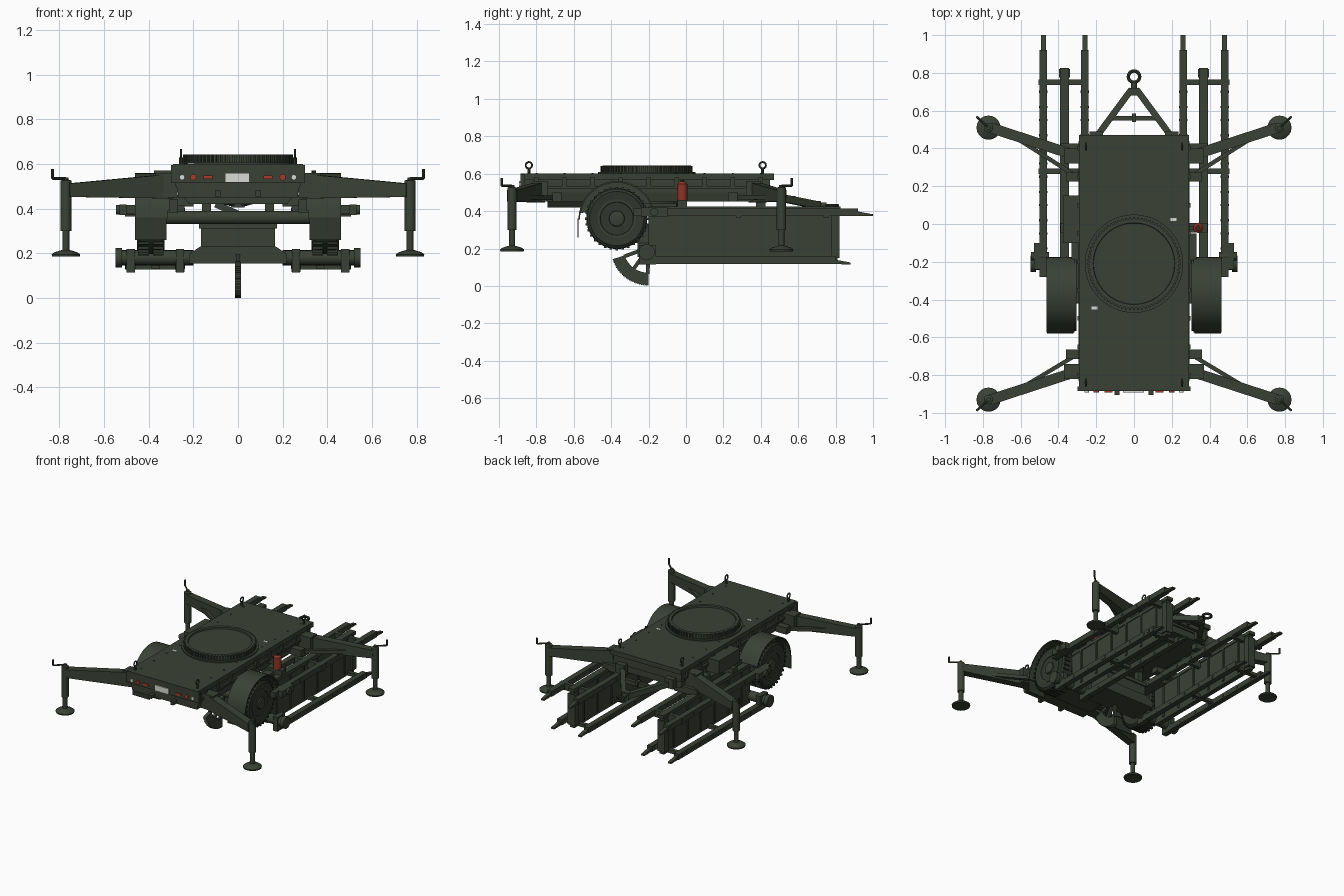
import bpy, bmesh
from math import sin, cos, pi, radians
from mathutils import Vector

if "Cube" in bpy.data.objects:
    bpy.data.objects.remove(bpy.data.objects["Cube"])


def material(name, *rgb):
    m = bpy.data.materials.new(name)
    m.use_nodes = True
    m.diffuse_color = (*rgb, 1)
    m.node_tree.nodes["Principled BSDF"].inputs["Base Color"].default_value = (*rgb, 1)
    return m


GREEN = material("olive_green", .042, .053, .035)
DARK = material("dark_rubber", .03, .037, .027)
RED = material("signal_red", .4, .045, .025)
DEEP_RED = material("extinguisher_red", .28, .035, .02)
WHITE = material("plate_white", .7, .7, .66)


def finish(name, bm, mat, smooth=False):
    bmesh.ops.recalc_face_normals(bm, faces=bm.faces)
    me = bpy.data.meshes.new(name)
    bm.to_mesh(me)
    bm.free()
    me.materials.append(mat)
    ob = bpy.data.objects.new(name, me)
    bpy.context.collection.objects.link(ob)
    if smooth:
        bpy.ops.object.select_all(action='DESELECT')
        ob.select_set(True)
        bpy.context.view_layer.objects.active = ob
        bpy.ops.object.shade_smooth_by_angle(angle=radians(35))


def loft(name, ring_a, ring_b, mat=GREEN, smooth=False):
    """Closed solid between two matching outlines."""
    bm = bmesh.new()
    a = [bm.verts.new(p) for p in ring_a]
    b = [bm.verts.new(p) for p in ring_b]
    bm.faces.new(a)
    bm.faces.new(b)
    for i in range(len(a)):
        j = (i + 1) % len(a)
        bm.faces.new((a[i], a[j], b[j], b[i]))
    finish(name, bm, mat, smooth)


def box(name, x, y, z, mat=GREEN):
    ring = lambda h: [(x[0], y[0], h), (x[1], y[0], h), (x[1], y[1], h), (x[0], y[1], h)]
    loft(name, ring(z[0]), ring(z[1]), mat)


def side_prism(name, outline, x, smooth=False):
    """Outline in (y, z), extruded along x."""
    loft(name, *[[(k, y, z) for y, z in outline] for k in x], GREEN, smooth)


def front_prism(name, outline, y):
    """Outline in (x, z), extruded along y."""
    loft(name, *[[(x, k, z) for x, z in outline] for k in y])


def beam(name, p, q, w, h0, h1=None, mat=GREEN):
    """Rectangular bar from p to q, its height changing from h0 to h1."""
    p, q = Vector(p), Vector(q)
    d = (q - p).normalized()
    side = d.cross(Vector((0, 0, 1))).normalized() * w / 2
    up = side.cross(d).normalized()
    ring = lambda c, h: [c + side + up * h / 2, c - side + up * h / 2,
                         c - side - up * h / 2, c + side - up * h / 2]
    loft(name, ring(p, h0), ring(q, h1 or h0), mat)


def revolve(name, profile, centre, axis, mat=GREEN, n=32):
    """Profile of (radius, distance along axis) turned around the axis."""
    bm = bmesh.new()
    rot = Vector((0, 0, 1)).rotation_difference(Vector(axis).normalized())
    c = Vector(centre)
    rings = [[bm.verts.new(c + rot @ Vector((r * cos(2 * pi * i / n), r * sin(2 * pi * i / n), t)))
              for i in range(n)] for r, t in profile]
    for a, b in zip(rings, rings[1:]):
        for i in range(n):
            j = (i + 1) % n
            bm.faces.new((a[i], a[j], b[j], b[i]))
    bm.faces.new(rings[0])
    bm.faces.new(rings[-1])
    finish(name, bm, mat, True)


def tube(name, p, q, r, mat=GREEN, n=16):
    d = Vector(q) - Vector(p)
    revolve(name, [(r, 0), (r, d.length)], p, d, mat, n)


def ring(name, centre, axis, major, minor):
    rot = Vector((0, 0, 1)).rotation_difference(Vector(axis))
    bpy.ops.mesh.primitive_torus_add(major_radius=major, minor_radius=minor, major_segments=24,
                                     minor_segments=8, location=centre, rotation=rot.to_euler())
    ob = bpy.context.object
    ob.name = name
    ob.data.materials.append(GREEN)
    bpy.ops.object.shade_smooth_by_angle()


def arc(cy, cz, r, a0, a1, n):
    return [(cy + r * cos(radians(a0 + (a1 - a0) * i / n)),
             cz + r * sin(radians(a0 + (a1 - a0) * i / n))) for i in range(n + 1)]


# Deck and chassis
box("deck_plate", (-.29, .29), (-.885, .47), (.565, .6))
box("deck_frame", (-.28, .28), (-.86, .45), (.5, .565))
front_prism("chassis_belly", [(-.28, .52), (.28, .52), (.265, .45), (-.265, .45)], (-.86, .44))
front_prism("belly_box", [(-.25, .46), (.25, .46), (.22, .42), (-.22, .42)], (-.74, -.5))
box("front_panel", (-.3, .3), (-.885, -.86), (.515, .595))
for x in (-.09, .09):
    box("panel_catch", (x - .012, x + .012), (-.905, -.86), (.455, .48))

# Turntable with a toothed ring
TC = Vector((0, -.21, 0))
revolve("turntable_base", [(.26, .598), (.26, .608)], TC, (0, 0, 1), n=64)
revolve("turntable_ring", [(.236, .6), (.236, .643), (.216, .643), (.214, .632)], TC, (0, 0, 1), n=64)
for i in range(72):
    d = Vector((cos(i * pi / 36), sin(i * pi / 36), 0))
    at = TC + Vector((0, 0, .625))
    beam("ring_tooth", at + d * .23, at + d * .246, .012, .034)
revolve("turntable_underside", [(.2, .46), (.2, .435), (.17, .425)], TC, (0, 0, 1), n=48)

# Lamps, number plate and deck labels
box("number_plate", (-.058, .052), (-.892, -.885), (.517, .56), WHITE)
for s in (-1, 1):
    box("reflector", (s * .135 - .02, s * .135 + .02), (-.892, -.885), (.532, .548), RED)
    tube("tail_lamp", (s * .2, -.885, .54), (s * .2, -.893, .54), .014, RED)
    tube("clear_lamp", (s * .25, -.885, .54), (s * .25, -.893, .54), .012, WHITE)
    box("deck_label", (s * .21 - .016, s * .21 + .016),
        (-.21 + s * .235 - .008, -.21 + s * .235 + .008), (.6, .604), WHITE)

# Towing frame
for s in (-1, 1):
    beam("tow_arm", (s * .2, .46, .48), (s * .015, .71, .43), .034, .04)
    box("tow_hinge", (s * .2 - .035, s * .2 + .035), (.45, .49), (.45, .52))
beam("tow_crossbar", (-.12, .56, .455), (.12, .56, .455), .025, .03)
box("tow_catch", (-.01, .01), (.54, .585), (.45, .48))
box("tow_head", (-.03, .03), (.68, .72), (.405, .455))
tube("tow_shank", (0, .7, .43), (0, .75, .43), .016)
ring("tow_eye", (0, .78, .43), (0, 0, 1), .03, .009)

# Underside: axle, pedestal and toothed sector
tube("axle", (-.4, -.37, .36), (.4, -.37, .36), .03)
front_prism("lower_tray", [(-.22, .155), (.22, .155), (.22, .195), (.17, .23), (-.17, .23), (-.22, .195)],
            (-.26, -.06))
box("pedestal", (-.165, .165), (-.3, -.08), (.23, .33))
box("pedestal_cap", (-.175, .175), (-.31, -.07), (.31, .335))
for x in (-.14, .14):
    for y in (-.28, -.12):
        box("pedestal_post", (x - .02, x + .02), (y - .02, y + .02), (.33, .46))
beam("diagonal_stay", (-.1, -.3, .42), (.08, -.3, .34), .02, .03)
sector = []
for i in range(53):
    sector += arc(-.2, .205, (.205, .199)[i % 2], 198 + i * 1.385, 270, 1)[:1]
side_prism("toothed_sector", sector + arc(-.2, .205, .135, 270, 198, 12), (-.013, .013))
for a in (200, 235, 268):
    (y, z), = arc(-.2, .205, .14, a, a, 1)[:1]
    beam("sector_spoke", (0, -.2, .205), (0, y, z), .02, .02)

for s in (-1, 1):
    # Wheels with lugs, rim and bolts
    hub = Vector((s * .39, -.37, .36))
    revolve("tyre", [(.1, -.055), (.145, -.062), (.16, -.05), (.163, 0), (.16, .05),
                     (.145, .062), (.1, .055)], hub, (s, 0, 0), DARK, 40)
    revolve("rim", [(.102, .04), (.102, .06), (.09, .06), (.08, .035), (.045, .04),
                    (.04, .065), (.018, .07)], hub, (s, 0, 0))
    for i in range(32):
        a = i * pi / 16
        d = Vector((0, cos(a), sin(a)))
        for k in (-1, 1):
            c = hub + Vector((k * .033, 0, 0)) + d * .163
            beam("tyre_lug", c - Vector((.024, 0, 0)), c + Vector((.024, 0, 0)), .013, .013, mat=DARK)
    for i in range(8):
        c = hub + Vector((s * .035, .062 * cos(i * pi / 4), .062 * sin(i * pi / 4)))
        tube("wheel_bolt", c, c + Vector((s * .014, 0, 0)), .007, n=6)

    # Mudguard and flap
    guard = arc(-.37, .355, .205, 20, 180, 20) + arc(-.37, .355, .197, 180, 20, 20)
    side_prism("mudguard", guard, (s * .315, s * .462), smooth=True)
    side_prism("mudguard_wall", arc(-.37, .355, .2, 20, 170, 18), (s * .305, s * .317))
    box("mud_flap", (s * .32, s * .46), (-.58, -.574), (.26, .36), DARK)
    box("suspension_arm", (s * .27, s * .33), (-.42, -.05), (.38, .44))

    # Ramp carrier: central web, flanges, four tapered rails
    X = .368 * s
    box("ramp_web", (X - .018, X + .018), (-.2, .81), (.13, .42))
    box("ramp_top_flange", (X - .024, X + .024), (-.2, .825), (.4, .425))
    box("ramp_end_post", (X - .03, X + .03), (.775, .82), (.15, .38))
    for i in range(6):
        y = -.1 + i * .16
        box("web_rib", (X - .024, X + .024), (y - .008, y + .008), (.15, .4))
    for x in (.26 * s, .48 * s):
        for z, y0, y1 in ((.395, -.28, .92), (.137, -.2, .8)):
            box("ramp_rail", (x - .02, x + .02), (y0, y1), (z - .02, z + .02))
            tip = [(y1 - .04, z - .02), (y1 + .08, z - .022), (y1 + .08, z - .012), (y1 - .04, z + .01)]
            side_prism("rail_tip", tip, (x - .013, x + .013))
            for k in range(6):
                y = y0 + .15 + k * .15
                box("rail_stud", (x - .023, x + .023), (y - .006, y + .006), (z - .008, z + .008))
    for y in (.28, .75):
        for z in (.39, .14):
            beam("ramp_crossbar", (s * .24, y, z), (s * .505, y, z), .028, .05 if z > .2 else .025)
    tube("lower_pivot", (s * .2, -.21, .18), (s * .53, -.21, .18), .034)
    tube("pivot_cap", (s * .52, -.21, .18), (s * .548, -.21, .18), .043)
    for x in (.26 * s, .48 * s):
        box("pivot_bracket", (x - .018, x + .018), (-.25, -.16), (.115, .22))
    tube("upper_pivot", (s * .45, -.17, .395), (s * .545, -.17, .395), .022)
    box("upper_pivot_block", (s * .5, s * .53), (-.24, -.1), (.372, .418))
    for y in (-.02, .4):
        box("carrier_bracket", (s * .2, s * .39), (y - .025, y + .025), (.41, .46))

    # Outriggers: arm, brace, jack, foot and crank
    for jy, ay, by, ey in ((.51, .36, .25, .44), (-.93, -.78, -.69, -.87)):
        foot = Vector((s * .77, jy, 0))
        beam("outrigger_arm", (s * .3, ay, .5), (s * .76, jy, .482), .055, .11, .06)
        box("outrigger_hinge", (s * .27, s * .37), (ay - .04, ay + .04), (.45, .56))
        beam("outrigger_brace", (s * .3, by, .47), (s * .6, ey, .475), .022, .025)
        box("brace_hinge", (s * .27, s * .36), (by - .025, by + .025), (.45, .5))
        revolve("jack", [(.062, .185), (.064, .195), (.05, .205), (.016, .215), (.016, .3), (.025, .3),
                         (.025, .525), (.012, .53), (.012, .54)], foot, (0, 0, 1), n=20)
        top = foot + Vector((0, 0, .535))
        end = top + Vector((s * .06, .055 if jy > 0 else -.055, 0))
        tube("crank_arm", top, end, .006, n=8)
        tube("crank_grip", end, end + Vector((0, 0, .042)), .007, n=8)

    # Lifting eyes, deck bolts and edge strip
    for y in (-.84, .41):
        tube("eye_stem", (s * .255, y, .6), (s * .255, y, .628), .008, n=8)
        ring("lifting_eye", (s * .255, y, .645), (1, 0, 0), .017, .005)
    for i in range(9):
        y = -.8 + i * .15
        tube("deck_bolt", (s * .235, y, .6), (s * .235, y, .604), .006, n=6)
        box("side_clip", (s * .285, s * .3), (y - .012, y + .012), (.53, .58))
    box("side_strip", (s * .27, s * .295), (-.83, .44), (.52, .535))

# Side stowage
box("tool_box", (-.375, -.27), (-.1, .15), (.47, .57))
revolve("fire_extinguisher", [(.022, .448), (.027, .454), (.027, .545), (.014, .558)],
        (.34, -.02, 0), (0, 0, 1), DEEP_RED, 16)
tube("extinguisher_valve", (.34, -.02, .555), (.34, -.02, .57), .01, DARK, 8)
box("extinguisher_tray", (.27, .367), (-.045, .005), (.442, .448))
box("extinguisher_bracket", (.27, .33), (-.03, -.01), (.48, .52))
